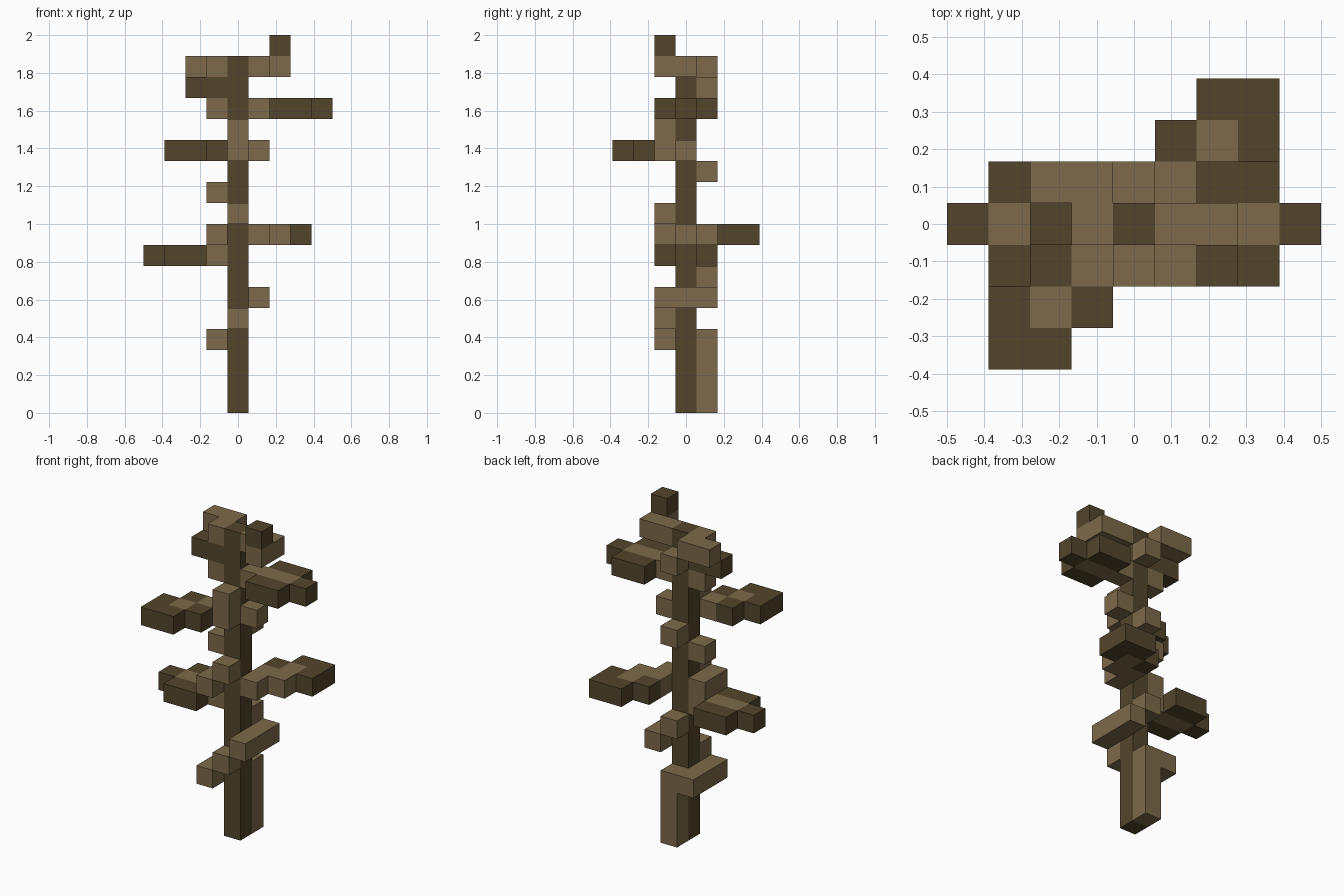
import bpy, bmesh
from mathutils import Vector

if "Cube" in bpy.data.objects:
    bpy.data.objects.remove(bpy.data.objects["Cube"])

U = 2 / 18  # one block


def material(name, color):
    m = bpy.data.materials.new(name)
    m.use_nodes = True
    m.diffuse_color = color
    m.node_tree.nodes["Principled BSDF"].inputs["Base Color"].default_value = color
    return m


DARK = material("dark_bark", (0.084, 0.060, 0.025, 1))
LIGHT = material("light_wood", (0.203, 0.143, 0.069, 1))
AXES = [Vector(a) for a in ((1, 0, 0), (0, 1, 0), (0, 0, 1))]


def bar(a, b):
    """All block cells between two corner cells."""
    r = [range(min(p, q), max(p, q) + 1) for p, q in zip(a, b)]
    return {(x, y, z) for x in r[0] for y in r[1] for z in r[2]}


def blocks(name, dark=(), light=()):
    """Outer skin of a group of block cells, coloured per cell."""
    cells = {c: 0 for c in dark}
    cells.update({c: 1 for c in light})
    bm = bmesh.new()
    for c, mat in cells.items():
        centre = Vector(c) + Vector((0, 0, 0.5))
        for i in range(3):
            for s in (1, -1):
                n = AXES[i] * s
                if tuple(int(v) for v in Vector(c) + n) in cells:
                    continue
                u, v = AXES[(i + 1) % 3], AXES[(i + 2) % 3] * s
                corners = (-u - v, u - v, u + v, -u + v)
                f = bm.faces.new([bm.verts.new((centre + (n + k) / 2) * U) for k in corners])
                f.material_index = mat
    bmesh.ops.remove_doubles(bm, verts=bm.verts, dist=U / 100)
    me = bpy.data.meshes.new(name)
    bm.to_mesh(me)
    bm.free()
    me.materials.append(DARK)
    me.materials.append(LIGHT)
    ob = bpy.data.objects.new(name, me)
    bpy.context.collection.objects.link(ob)
    return ob


# Central stem
blocks("stem", dark=bar((0, 0, 0), (0, 0, 16)))

# Vine winding up around the stem
blocks("lower_vine", light=bar((0, 1, 0), (0, 1, 3)) | bar((-1, 1, 3), (-1, -1, 3))
       | {(0, -1, 4)} | bar((1, -1, 5), (1, 1, 5)) | {(0, 1, 6)})
blocks("middle_vine", light=bar((-1, 0, 8), (-1, -1, 8))
       | {(0, -1, 9), (-1, 0, 10), (0, 1, 11), (1, 0, 12)})
blocks("upper_vine", light=bar((0, -1, 12), (0, -1, 13)) | {(-1, 0, 14), (0, 1, 15)})

# Straight leaves: light midrib, dark rim and tip
for name, s, z in (("right_leaf", -1, 7), ("left_leaf", 1, 14)):
    blocks(name,
           dark=bar((2 * s, -1, z), (3 * s, 1, z)) | {(4 * s, 0, z)},
           light=bar((s, 0, z), (3 * s, 0, z)))

# Diagonal leaves: square blade without two opposite corners
for name, s, z in (("back_leaf", 1, 8), ("front_leaf", -1, 12)):
    blade = bar((s, s, z), (3 * s, 3 * s, z)) - {(s, 3 * s, z), (3 * s, s, z)}
    rib = {(s, s, z), (2 * s, 2 * s, z)}
    if s > 0:
        rib |= {(1, 0, z), (2, 1, z)}
    blocks(name, dark=blade, light=rib)

# Crown arms and bud
blocks("crown_right_arm", dark=bar((-2, 0, 15), (-1, 0, 15)),
       light=bar((-2, 1, 16), (-1, 1, 16)) | {(-1, 0, 16)})
blocks("crown_left_arm", dark={(2, -1, 17)},
       light=bar((1, 0, 16), (2, 0, 16)) | {(2, -1, 16)})
